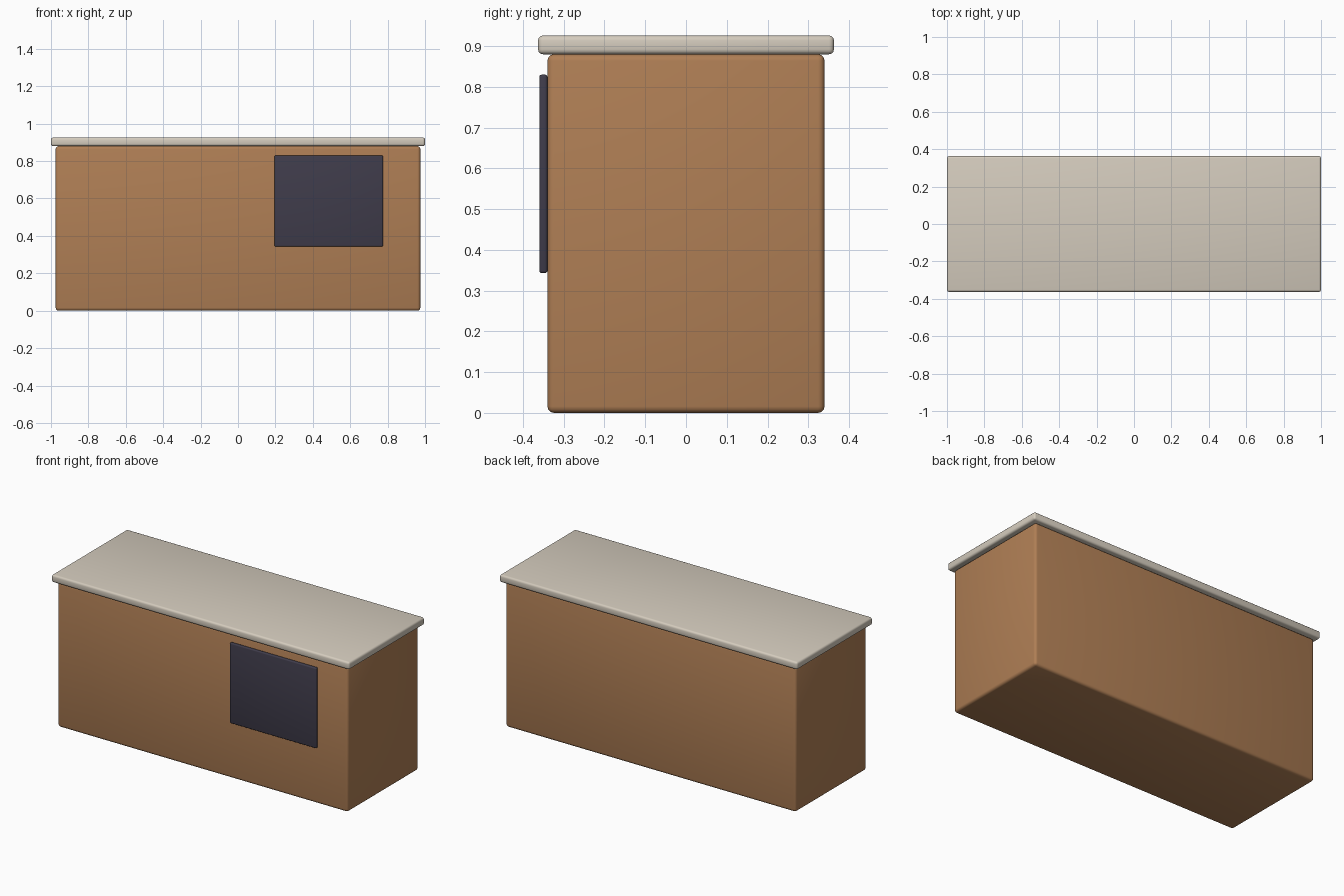
import bpy
import math

if "Cube" in bpy.data.objects:
    bpy.data.objects.remove(bpy.data.objects["Cube"])


def material(name, rgb):
    m = bpy.data.materials.new(name)
    m.diffuse_color = (*rgb, 1)
    m.use_nodes = True
    m.node_tree.nodes["Principled BSDF"].inputs["Base Color"].default_value = m.diffuse_color
    return m


def rounded_box(name, lo, hi, radius, mat):
    """Box between two corners with softly rounded edges."""
    centre = [(a + b) / 2 for a, b in zip(lo, hi)]
    bpy.ops.mesh.primitive_cube_add(size=1, location=centre)
    ob = bpy.context.object
    ob.name = name
    ob.scale = [b - a for a, b in zip(lo, hi)]
    bpy.ops.object.transform_apply(location=False, rotation=False, scale=True)
    bevel = ob.modifiers.new("rounded_edges", 'BEVEL')
    bevel.width = radius
    bevel.segments = 3
    bpy.ops.object.modifier_apply(modifier=bevel.name)
    bpy.ops.object.shade_smooth_by_angle(angle=math.radians(35))
    ob.data.materials.append(mat)
    return ob


wood = material("wood", (0.43, 0.21, 0.09))
stone = material("stone", (0.66, 0.60, 0.51))
dark = material("dark_panel", (0.05, 0.045, 0.07))

# Cabinet body
rounded_box("cabinet_body", (-0.975, -0.34, 0), (0.975, 0.34, 0.88), 0.016, wood)
# Overhanging worktop
rounded_box("worktop", (-1, -0.363, 0.88), (1, 0.363, 0.926), 0.012, stone)
# Dark panel on the front, right of centre
rounded_box("front_panel", (0.195, -0.36, 0.343), (0.776, -0.34, 0.83), 0.006, dark)
